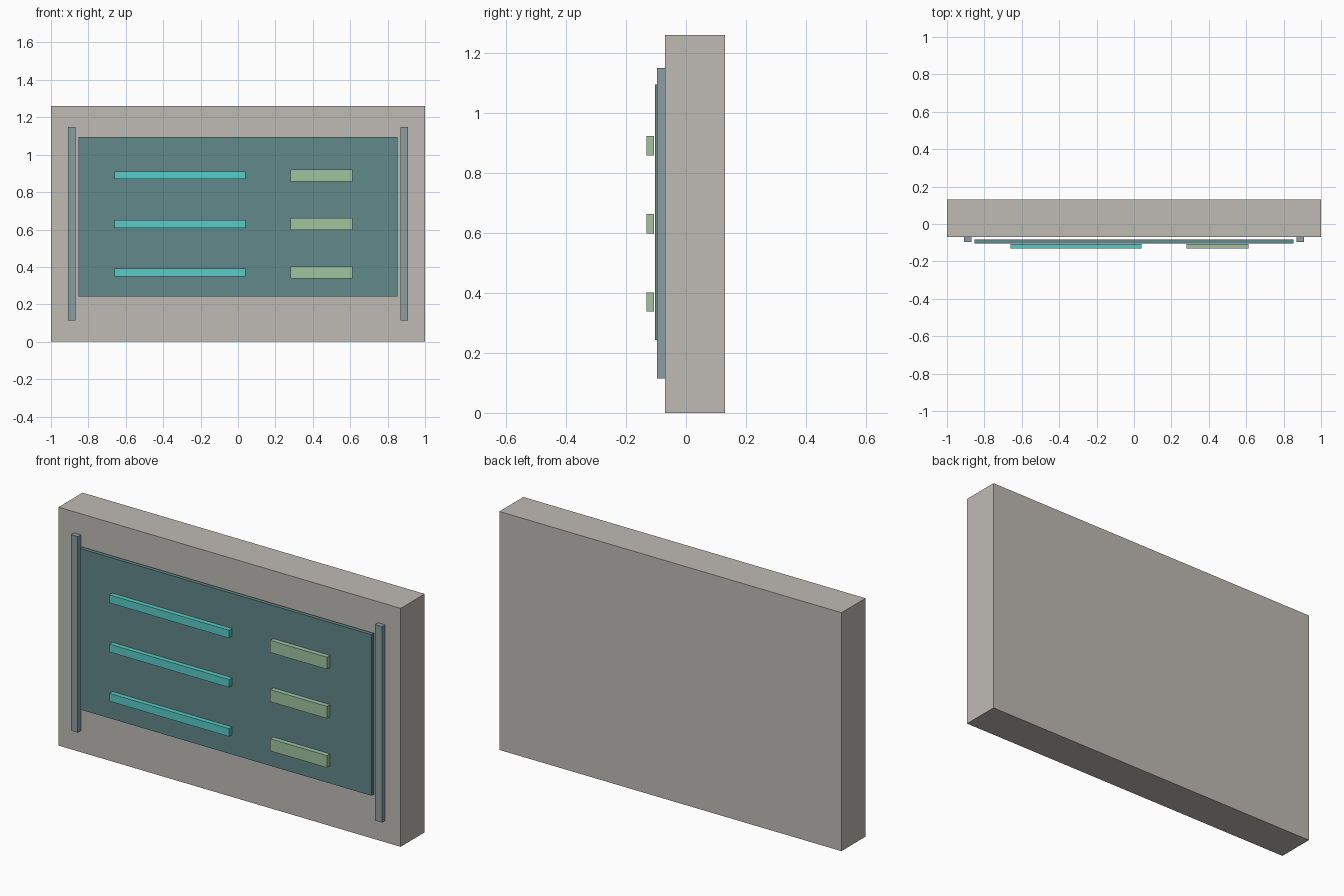
import bpy

cube = bpy.data.objects.get("Cube")
if cube:
    bpy.data.objects.remove(cube, do_unlink=True)


def linear(c):
    c /= 255
    return c / 12.92 if c <= 0.04045 else ((c + 0.055) / 1.055) ** 2.4


def material(name, *rgb):
    color = [linear(c) for c in rgb] + [1]
    mat = bpy.data.materials.new(name)
    mat.use_nodes = True
    mat.diffuse_color = color
    mat.node_tree.nodes["Principled BSDF"].inputs["Base Color"].default_value = color
    return mat


def box(name, mat, x, y, z):
    """Box spanning the given (low, high) range on each axis."""
    spans = (x, y, z)
    bpy.ops.mesh.primitive_cube_add(size=1, location=[(a + b) / 2 for a, b in spans])
    obj = bpy.context.object
    obj.name = name
    obj.scale = [b - a for a, b in spans]
    bpy.ops.object.transform_apply(location=False, rotation=False, scale=True)
    obj.data.materials.append(mat)
    return obj


stone = material("warm grey", 191, 187, 181)
steel = material("blue grey metal", 140, 157, 161)
glass = material("dark teal", 97, 136, 138)
cyan = material("bright cyan", 88, 203, 198)
green = material("pale green", 160, 196, 160)

# Wall slab and the screen floating in front of it
box("wall_slab", stone, (-1, 1), (-0.07, 0.13), (0, 1.26))
box("screen", glass, (-0.853, 0.853), (-0.103, -0.083), (0.243, 1.094))

# Upright rails either side of the screen
for side, x in (("right", -0.889), ("left", 0.889)):
    box(side + "_rail", steel, (x - 0.02, x + 0.02), (-0.097, -0.07), (0.114, 1.149))

# Three rows, each with a long thin bar and a short thick one
for row in range(3):
    z = 0.37 + 0.26 * row
    box(f"long_bar_{row + 1}", cyan, (-0.66, 0.04), (-0.132, -0.107), (z - 0.021, z + 0.021))
    box(f"short_bar_{row + 1}", green, (0.28, 0.612), (-0.132, -0.107), (z - 0.032, z + 0.032))
